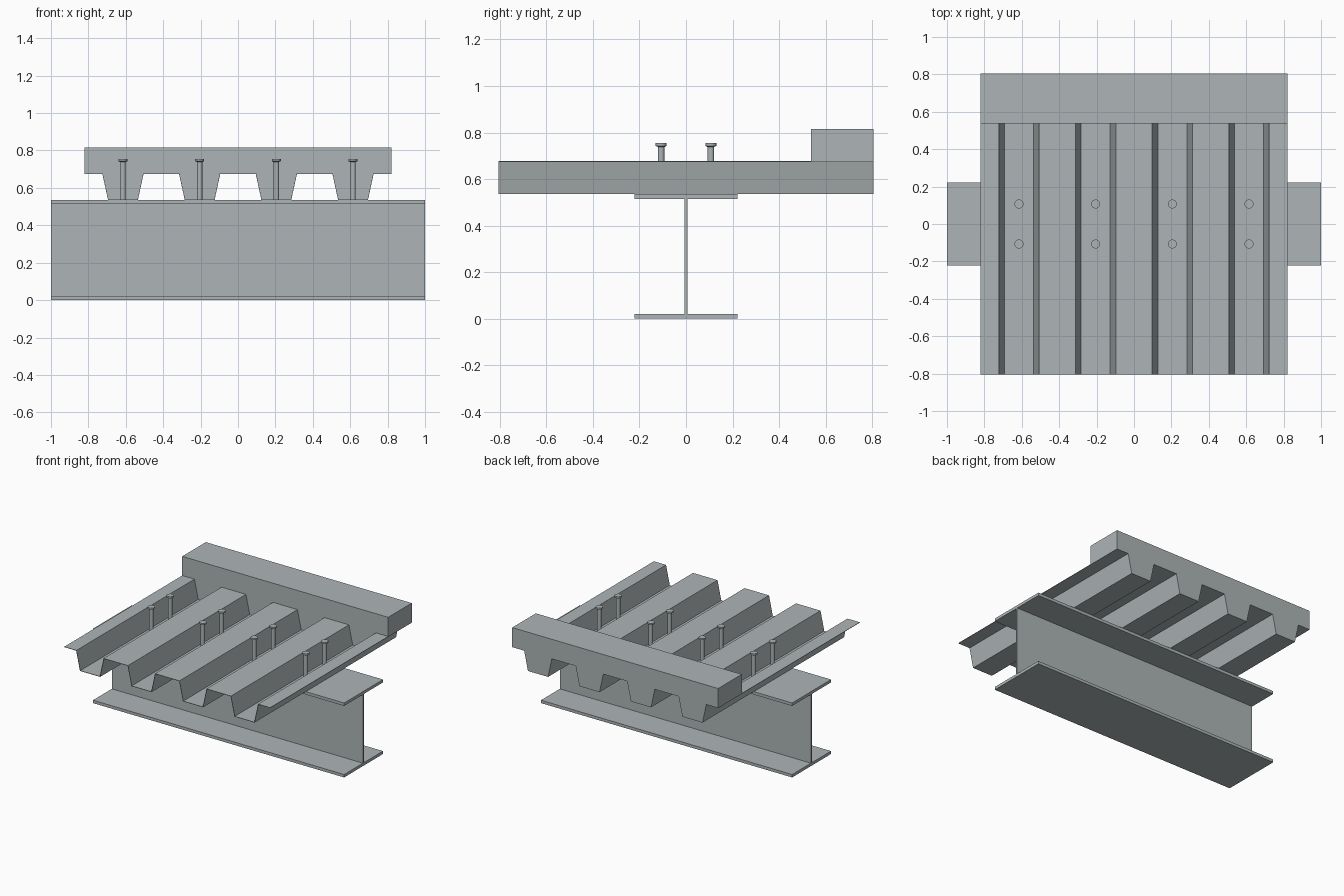
import bpy, bmesh, math

if "Cube" in bpy.data.objects:
    bpy.data.objects.remove(bpy.data.objects["Cube"])

grey = bpy.data.materials.new("steel grey")
grey.diffuse_color = (0.42, 0.46, 0.47, 1)
grey.use_nodes = True
grey.node_tree.nodes["Principled BSDF"].inputs["Base Color"].default_value = grey.diffuse_color


def finish(bm, name):
    bmesh.ops.recalc_face_normals(bm, faces=bm.faces[:])
    me = bpy.data.meshes.new(name)
    bm.to_mesh(me)
    bm.free()
    me.materials.append(grey)
    ob = bpy.data.objects.new(name, me)
    bpy.context.collection.objects.link(ob)
    return ob


def extrude(name, pts, start, vec):
    """Extrude a closed outline of 3D points along vec."""
    bm = bmesh.new()
    face = bm.faces.new([bm.verts.new(p) for p in pts])
    new = bmesh.ops.extrude_face_region(bm, geom=[face])["geom"]
    bmesh.ops.translate(bm, vec=vec, verts=[v for v in new if isinstance(v, bmesh.types.BMVert)])
    bmesh.ops.translate(bm, vec=start, verts=bm.verts[:])
    return finish(bm, name)


# I-beam along x
W, T, H, w = 0.221, 0.021, 0.536, 0.007
half = [(W, 0), (W, T), (w, T), (w, H - T), (W, H - T), (W, H)]
outline = half + [(-y, z) for y, z in reversed(half)]
extrude("i_beam", [(0, y, z) for y, z in outline], (-1, 0, 0), (2, 0, 0))

# Trapezoidal deck profile, ribs along y
ribs = [-0.615, -0.205, 0.205, 0.615]
LOW, HIGH, END, D = H, 0.674, 0.82, 0.805


def deck_line(t):
    k = t * 0.8
    line = [(-END, HIGH + t)]
    for c in ribs:
        line += [(c - 0.11 + k, HIGH + t), (c - 0.08 + k, LOW + t),
                 (c + 0.08 - k, LOW + t), (c + 0.11 - k, HIGH + t)]
    return line + [(END, HIGH + t)]


lower, upper = deck_line(0), deck_line(0.003)
extrude("deck_sheet", [(x, 0, z) for x, z in lower + upper[::-1]],
        (0, -D, 0), (0, 2 * D, 0))

# Concrete slab strip filling the ribs at the back
top = [(END, 0.815), (-END, 0.815)]
extrude("slab_strip", [(x, 0, z) for x, z in upper + top],
        (0, 0.537, 0), (0, D - 0.537, 0))

# Headed shear studs, two in each rib
rings = [(0.014, LOW), (0.014, 0.738), (0.024, 0.743), (0.024, 0.754)]
for c in ribs:
    for y in (-0.107, 0.107):
        bm = bmesh.new()
        n = 24
        loops = [[bm.verts.new((c + r * math.cos(2 * math.pi * i / n),
                                y + r * math.sin(2 * math.pi * i / n), z))
                  for i in range(n)] for r, z in rings]
        for a, b in zip(loops, loops[1:]):
            for i in range(n):
                j = (i + 1) % n
                bm.faces.new((a[i], a[j], b[j], b[i])).smooth = True
        bm.faces.new(loops[0])
        bm.faces.new(loops[-1])
        ob = finish(bm, "shear_stud")
        bpy.ops.object.select_all(action='DESELECT')
        ob.select_set(True)
        bpy.context.view_layer.objects.active = ob
        bpy.ops.object.shade_smooth_by_angle(angle=math.radians(30))
